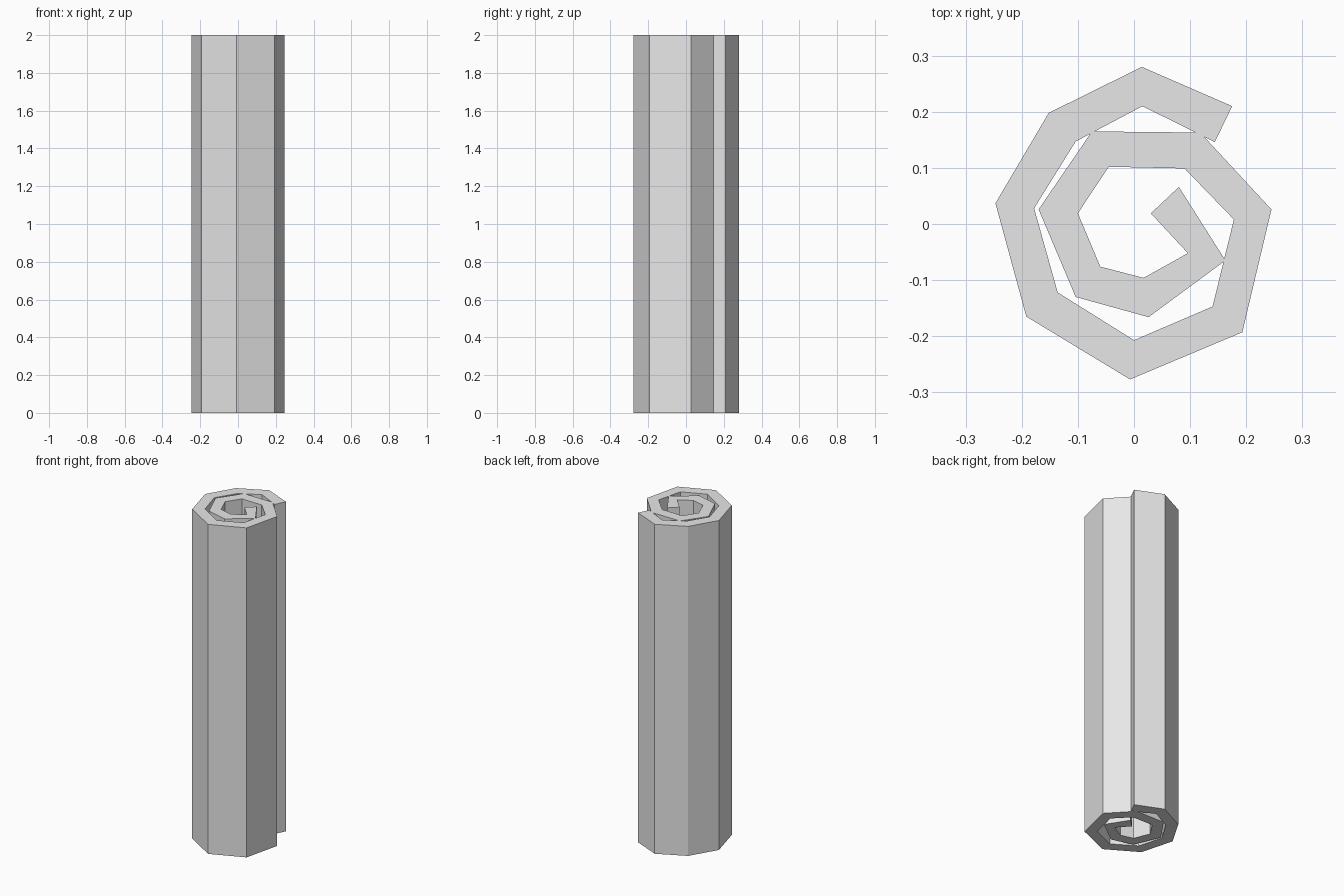
import bpy, bmesh

if "Cube" in bpy.data.objects:
    bpy.data.objects.remove(bpy.data.objects["Cube"])

HEIGHT = 2.0

# Rolled sheet cross-section: (outer x, outer y, inner x, inner y), from the loose end inwards
SECTION = [
    (.175, .21, .144, .146), (.014, .28, .015, .21), (-.152, .198, -.104, .147),
    (-.247, .037, -.178, .028), (-.192, -.165, -.136, -.122), (-.007, -.277, 0, -.207),
    (.193, -.193, .14, -.147), (.245, .026, .178, .008), (.118, .163, .09, .099),
    (-.075, .165, -.045, .102), (-.17, .026, -.1, .019), (-.104, -.13, -.06, -.076),
    (.026, -.166, .017, -.096), (.163, -.065, .096, -.052), (.08, .066, .03, .019),
]

# Flat strip of quads along the spiral
bm = bmesh.new()
pairs = [(bm.verts.new((a, b, 0)), bm.verts.new((c, d, 0))) for a, b, c, d in SECTION]
for (o1, i1), (o2, i2) in zip(pairs, pairs[1:]):
    bm.faces.new((o1, o2, i2, i1))

# Raise the strip to full height
geom = bmesh.ops.extrude_face_region(bm, geom=bm.faces[:])["geom"]
top = [v for v in geom if isinstance(v, bmesh.types.BMVert)]
bmesh.ops.translate(bm, verts=top, vec=(0, 0, HEIGHT))
bmesh.ops.recalc_face_normals(bm, faces=bm.faces[:])

mesh = bpy.data.meshes.new("rolled_sheet")
bm.to_mesh(mesh)
bm.free()
roll = bpy.data.objects.new("rolled_sheet", mesh)
bpy.context.collection.objects.link(roll)

# Plain light grey
grey = bpy.data.materials.new("light_grey")
grey.diffuse_color = (0.8, 0.8, 0.8, 1)
grey.use_nodes = True
grey.node_tree.nodes["Principled BSDF"].inputs["Base Color"].default_value = grey.diffuse_color
mesh.materials.append(grey)
